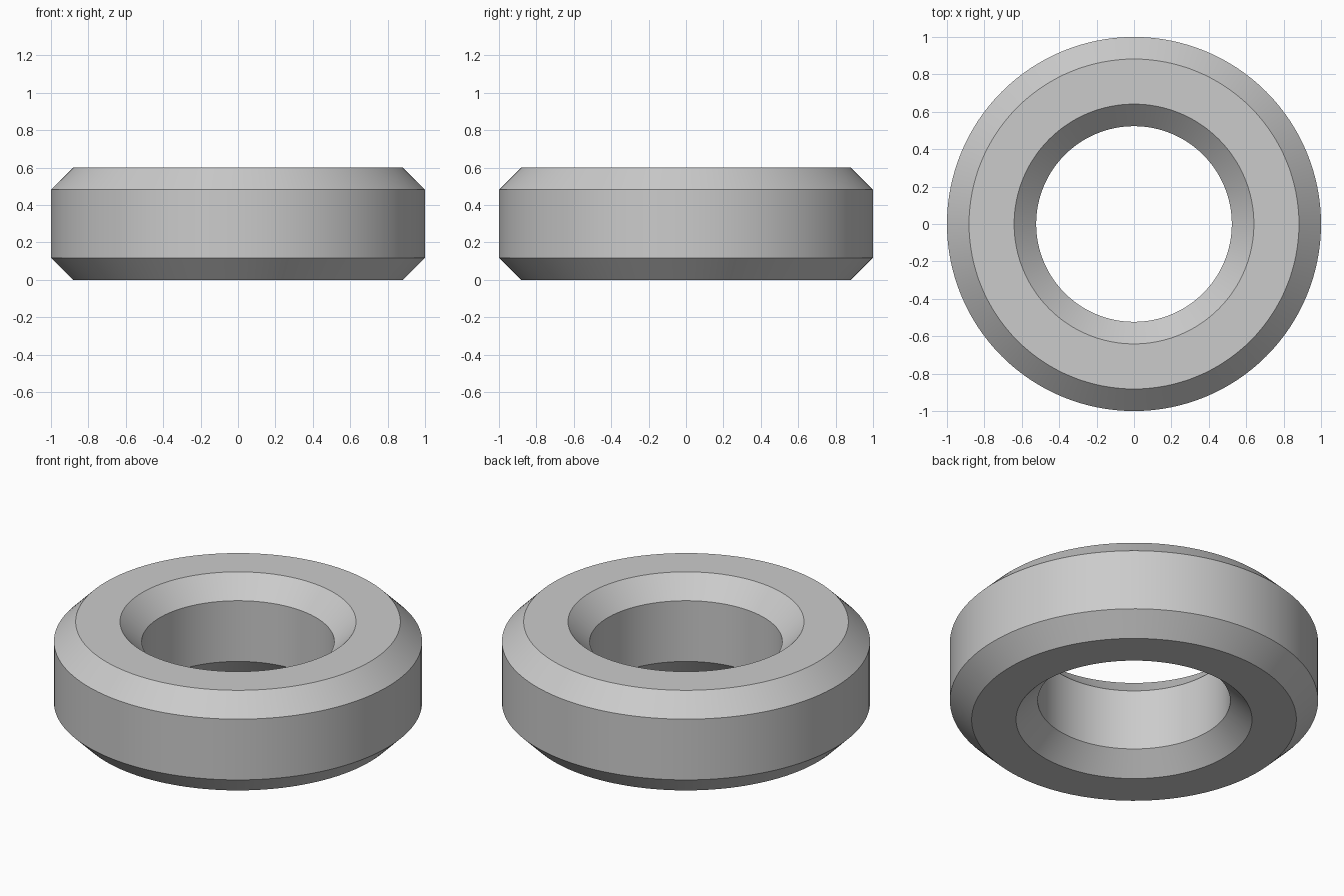
import bpy, bmesh, math

if "Cube" in bpy.data.objects:
    bpy.data.objects.remove(bpy.data.objects["Cube"])

OUTER, INNER, HEIGHT, CHAMFER, SEGMENTS = 1.0, 0.523, 0.6, 0.118, 128

grey = bpy.data.materials.new("light_grey")
grey.diffuse_color = (0.6, 0.6, 0.6, 1)
grey.use_nodes = True
grey.node_tree.nodes["Principled BSDF"].inputs["Base Color"].default_value = grey.diffuse_color

# Octagonal ring section: a rectangle with all four corners chamfered
profile = [
    (INNER + CHAMFER, 0), (OUTER - CHAMFER, 0),
    (OUTER, CHAMFER), (OUTER, HEIGHT - CHAMFER),
    (OUTER - CHAMFER, HEIGHT), (INNER + CHAMFER, HEIGHT),
    (INNER, HEIGHT - CHAMFER), (INNER, CHAMFER),
]

# Revolve the section around z
bm = bmesh.new()
rings = []
for i in range(SEGMENTS):
    a = 2 * math.pi * i / SEGMENTS
    rings.append([bm.verts.new((r * math.cos(a), r * math.sin(a), z)) for r, z in profile])
n = len(profile)
for i, ring in enumerate(rings):
    following = rings[(i + 1) % SEGMENTS]
    for j in range(n):
        k = (j + 1) % n
        bm.faces.new((ring[j], following[j], following[k], ring[k]))
bmesh.ops.recalc_face_normals(bm, faces=bm.faces)

mesh = bpy.data.meshes.new("chamfered_ring")
bm.to_mesh(mesh)
bm.free()
mesh.materials.append(grey)
ring_object = bpy.data.objects.new("chamfered_ring", mesh)
bpy.context.collection.objects.link(ring_object)

# Smooth round walls, crisp chamfer edges
bpy.context.view_layer.objects.active = ring_object
ring_object.select_set(True)
bpy.ops.object.shade_smooth_by_angle(angle=math.radians(30))
